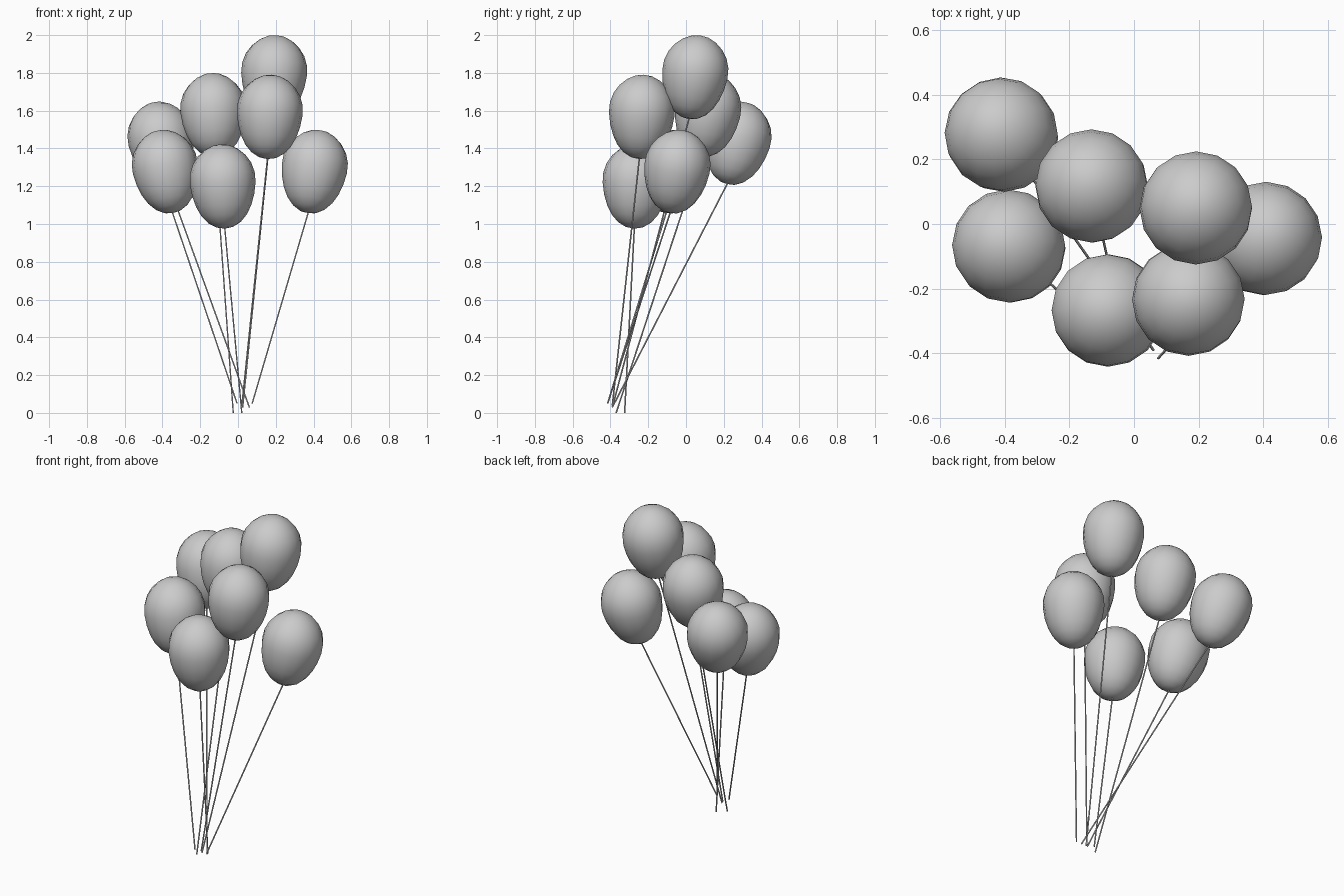
import bpy, bmesh, math
from mathutils import Vector, Quaternion

if "Cube" in bpy.data.objects:
    bpy.data.objects.remove(bpy.data.objects["Cube"])

R, UP, DOWN = 0.174, 0.208, 0.240   # balloon radius, height above / below its widest ring
SIDES, RINGS = 16, 12
Z = Vector((0, 0, 1))

# balloon middle, lower end of its string
balloons = [
    ((0.19, 0.045, 1.777), (0.025, -0.39, 0.03)),
    ((0.167, -0.235, 1.567), (0.02, -0.39, 0.04)),
    ((-0.13, 0.112, 1.577), (-0.025, -0.37, 0.0)),
    ((-0.405, 0.27, 1.427), (0.06, -0.39, 0.03)),
    ((-0.382, -0.073, 1.277), (-0.005, -0.415, 0.05)),
    ((-0.08, -0.268, 1.199), (0.02, -0.325, 0.0)),
    ((0.402, -0.05, 1.277), (0.075, -0.415, 0.05)),
]


def finish(bm, name, smooth_angle):
    bmesh.ops.recalc_face_normals(bm, faces=bm.faces)
    mesh = bpy.data.meshes.new(name)
    bm.to_mesh(mesh)
    bm.free()
    obj = bpy.data.objects.new(name, mesh)
    bpy.context.collection.objects.link(obj)
    bpy.ops.object.select_all(action='DESELECT')
    obj.select_set(True)
    bpy.context.view_layer.objects.active = obj
    bpy.ops.object.shade_smooth_by_angle(angle=math.radians(smooth_angle))
    return obj


def make_balloon(name, middle, rot):
    """Sphere reshaped into an egg with a fuller top."""
    bm = bmesh.new()
    bmesh.ops.create_uvsphere(bm, u_segments=SIDES, v_segments=RINGS, radius=1)
    shift = (DOWN - UP) / 2
    for v in bm.verts:
        z = v.co.z
        full = 1 + 0.03 * math.sin(math.pi * z)
        p = Vector((v.co.x * R * full, v.co.y * R * full,
                    z * (UP if z > 0 else DOWN) + shift))
        v.co = rot @ p + middle
    return finish(bm, name, 60)


def make_string(name, low, high):
    """Thin straight rod between two points."""
    bm = bmesh.new()
    d = high - low
    bmesh.ops.create_cone(bm, cap_ends=True, segments=6, radius1=0.004,
                          radius2=0.004, depth=d.length)
    rot = Z.rotation_difference(d)
    for v in bm.verts:
        v.co = rot @ v.co + (low + high) / 2
    return finish(bm, name, 65)


for i, (mid, low) in enumerate(balloons, 1):
    mid, low = Vector(mid), Vector(low)
    # each balloon leans partly along its string
    rot = Quaternion().slerp(Z.rotation_difference(mid - low), 0.55)
    make_balloon(f"balloon_{i}", mid, rot)
    tip = mid + rot @ Vector((0, 0, -(UP + DOWN) / 2))
    make_string(f"string_{i}", low, tip)
